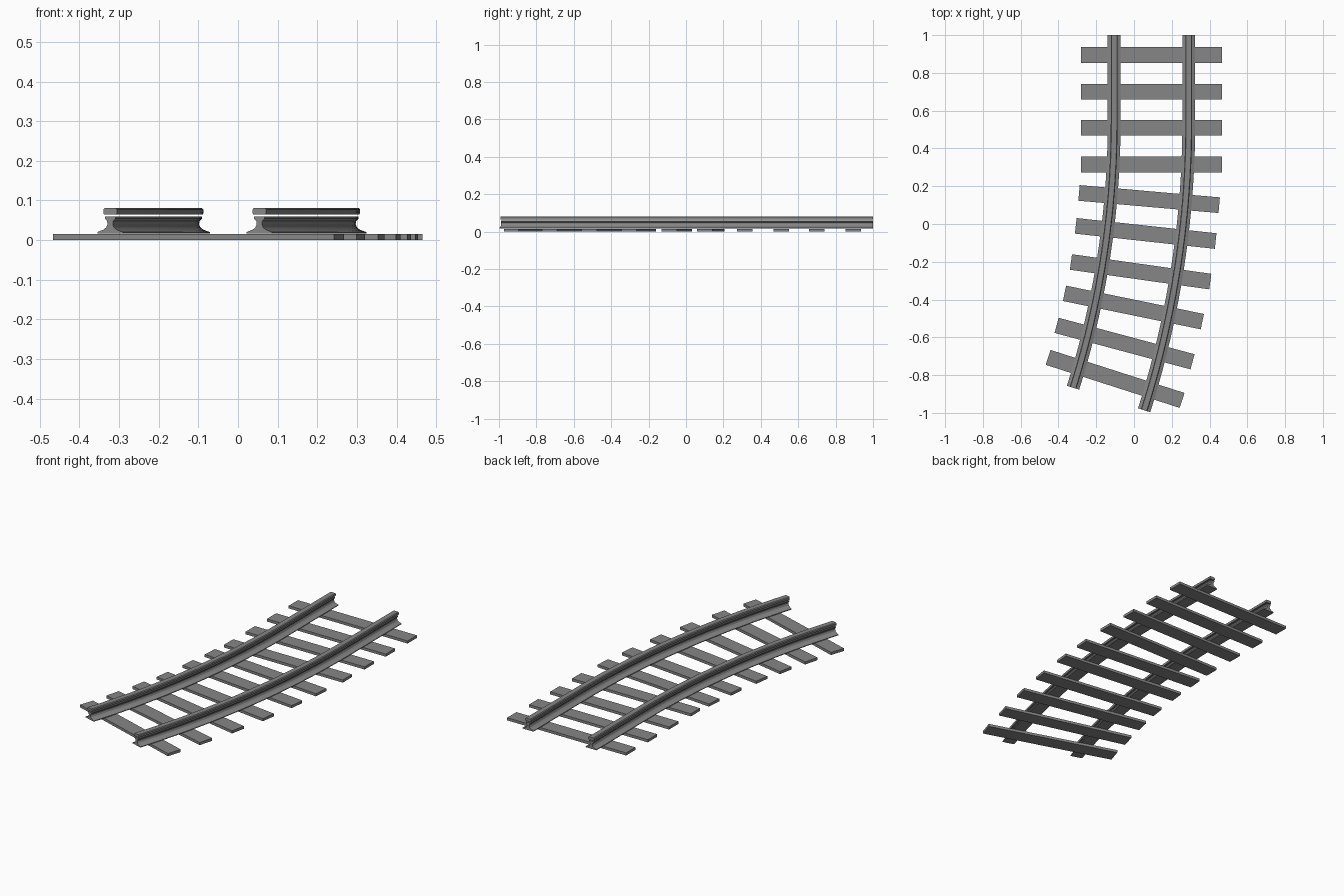
import bpy, bmesh, math
from mathutils import Matrix, Vector

if "Cube" in bpy.data.objects:
    bpy.data.objects.remove(bpy.data.objects["Cube"], do_unlink=True)

# One plain grey for everything
GREY = (0.24, 0.24, 0.24, 1)
mat = bpy.data.materials.new("track_grey")
mat.use_nodes = True
mat.diffuse_color = GREY
mat.node_tree.nodes["Principled BSDF"].inputs["Base Color"].default_value = GREY

# Track centre line: straight, then an arc bending towards -x
MID_X, BEND_Y, RADIUS, SWEEP = 0.0925, 0.54, 4.85, math.radians(17.6)
GAUGE = 0.395
ARC_STEPS = 20


def add_object(name, bm):
    bmesh.ops.recalc_face_normals(bm, faces=bm.faces)
    mesh = bpy.data.meshes.new(name)
    bm.to_mesh(mesh)
    bm.free()
    mesh.materials.append(mat)
    obj = bpy.data.objects.new(name, mesh)
    bpy.context.collection.objects.link(obj)
    return obj


def stations():
    """Centre line point and sideways direction along the track."""
    yield Vector((MID_X, 1, 0)), Vector((1, 0, 0))
    for i in range(ARC_STEPS + 1):
        a = SWEEP * i / ARC_STEPS
        side = Vector((math.cos(a), -math.sin(a), 0))
        centre = Vector((MID_X - RADIUS, BEND_Y, 0))
        yield centre + side * RADIUS, side


def sweep(name, half_profile, offset):
    """Sweep a symmetric closed profile along the track."""
    profile = half_profile + [(-w, z) for w, z in reversed(half_profile)]
    bm = bmesh.new()
    rings = [[bm.verts.new(p + side * (offset + w) + Vector((0, 0, z))) for w, z in profile]
             for p, side in stations()]
    n = len(profile)
    for a, b in zip(rings, rings[1:]):
        for i in range(n):
            j = (i + 1) % n
            bm.faces.new((a[i], a[j], b[j], b[i]))
    bm.faces.new(rings[0])
    bm.faces.new(rings[-1])
    obj = add_object(name, bm)
    bpy.ops.object.select_all(action="DESELECT")
    obj.select_set(True)
    bpy.context.view_layer.objects.active = obj
    bpy.ops.object.shade_smooth_by_angle(angle=math.radians(15))


# Rails: flared foot and web, with a separate head just above
BODY = [(0.034, 0.016), (0.034, 0.02), (0.018, 0.026), (0.010, 0.032),
        (0.007, 0.040), (0.008, 0.048), (0.014, 0.054), (0.014, 0.059)]
HEAD = [(0.016, 0.065), (0.018, 0.068), (0.018, 0.077), (0.014, 0.081)]
for label, offset in (("right", -GAUGE / 2), ("left", GAUGE / 2)):
    sweep(label + "_rail_web", BODY, offset)
    sweep(label + "_rail_head", HEAD, offset)

# Sleepers: centre x, centre y, turn in degrees
SLEEPERS = [(0.0925, 0.895, 0), (0.0925, 0.70, 0), (0.0925, 0.51, 0), (0.0925, 0.315, 0),
            (0.08, 0.132, 5), (0.062, -0.05, 6.2), (0.035, -0.253, 8),
            (-0.003, -0.442, 11.6), (-0.05, -0.633, 15), (-0.1, -0.82, 17.8)]
for i, (x, y, turn) in enumerate(SLEEPERS, 1):
    bm = bmesh.new()
    bmesh.ops.create_cube(bm, size=1, matrix=Matrix.Translation((x, y, 0.0075))
                          @ Matrix.Rotation(-math.radians(turn), 4, "Z")
                          @ Matrix.Diagonal((0.745, 0.083, 0.015, 1)))
    add_object(f"sleeper_{i}", bm)
